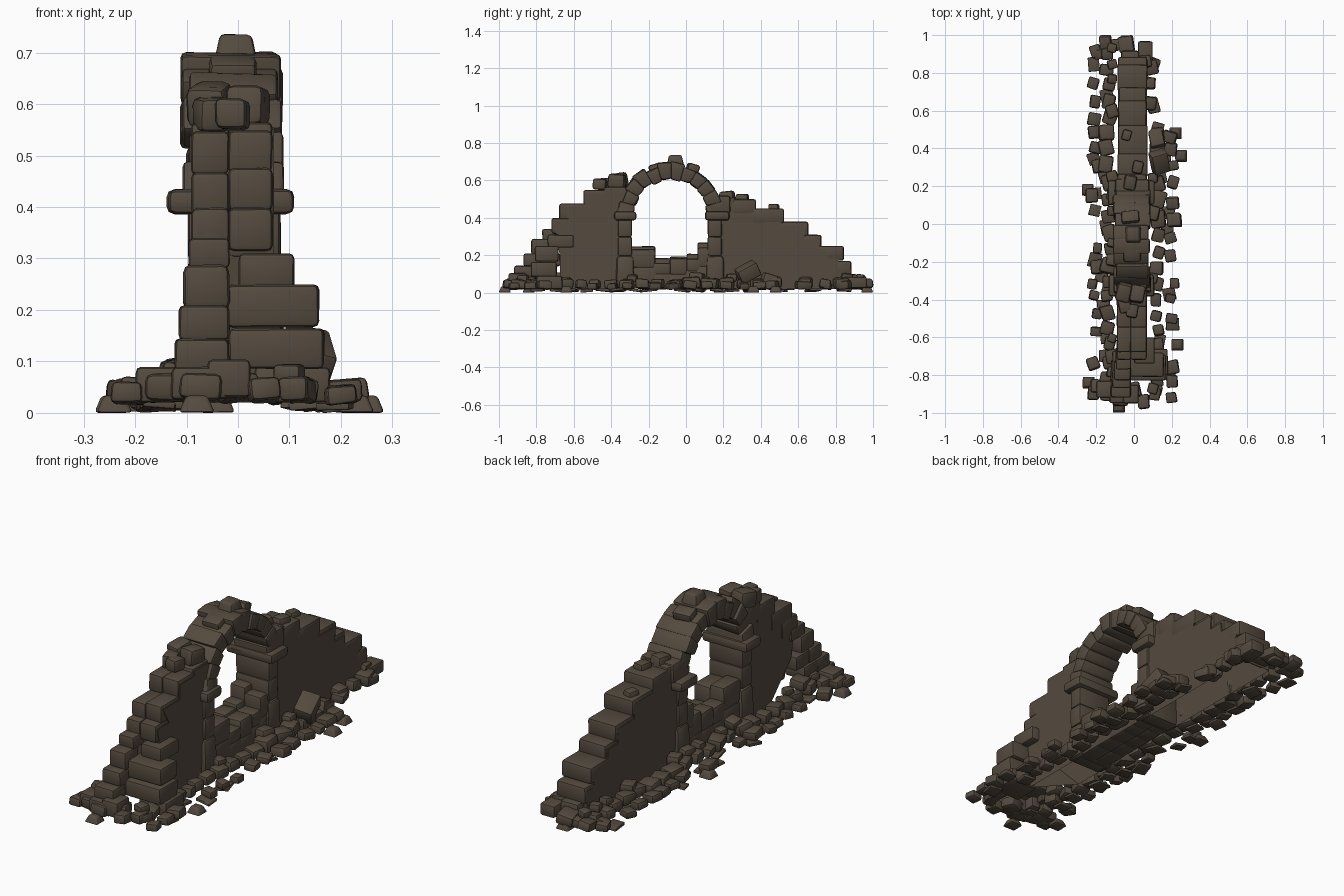
import bpy, bmesh, math, random
from mathutils import Matrix, Vector

random.seed(7)
cube = bpy.data.objects.get("Cube")
if cube:
    bpy.data.objects.remove(cube, do_unlink=True)

stone_mat = bpy.data.materials.new("weathered brown stone")
stone_mat.use_nodes = True
COLOUR = (0.089, 0.069, 0.049, 1)
stone_mat.diffuse_color = COLOUR
bsdf = stone_mat.node_tree.nodes["Principled BSDF"]
bsdf.inputs["Base Color"].default_value = COLOUR
bsdf.inputs["Roughness"].default_value = 0.9


def finish(name, bm, angle=40):
    """Turn a bmesh into a shaded stone object."""
    bmesh.ops.recalc_face_normals(bm, faces=bm.faces)
    mesh = bpy.data.meshes.new(name)
    bm.to_mesh(mesh)
    bm.free()
    mesh.materials.append(stone_mat)
    obj = bpy.data.objects.new(name, mesh)
    bpy.context.collection.objects.link(obj)
    bpy.ops.object.select_all(action='DESELECT')
    obj.select_set(True)
    bpy.context.view_layer.objects.active = obj
    bpy.ops.object.shade_smooth_by_angle(angle=math.radians(angle))


def stone(bm, lo, hi, jitter=0.05, bevel=0.14, turn=(0, 0, 0), taper=1):
    """Rounded, slightly irregular block between two corners."""
    lo, hi = Vector(lo), Vector(hi)
    size, mid = hi - lo, (lo + hi) / 2
    verts = bmesh.ops.create_cube(bm, size=1)["verts"]
    rot = Matrix.Rotation(turn[2], 3, 'Z') @ Matrix.Rotation(turn[1], 3, 'Y') @ Matrix.Rotation(turn[0], 3, 'X')
    for v in verts:
        p = Vector([c * s * (1 - random.uniform(0, 2 * jitter)) for c, s in zip(v.co, size)])
        if p.z > 0:
            p.x, p.y = p.x * taper, p.y * taper
        v.co = mid + rot @ p
    edges = list({e for v in verts for e in v.link_edges})
    bmesh.ops.bevel(bm, geom=edges, offset=bevel * min(size), segments=2,
                    profile=0.5, affect='EDGES', clamp_overlap=True)


def slab(name, outline, x0, x1, undercut=None):
    """Flat-sided wall, open underneath, from a y-z outline.
    An undercut pulls the front lower corner back on the right side."""
    bm = bmesh.new()
    face = bm.faces.new([bm.verts.new((x0, y, z)) for y, z in outline])
    out = bmesh.ops.extrude_face_region(bm, geom=[face])["geom"]
    for v in out:
        if isinstance(v, bmesh.types.BMVert):
            v.co.x = x1
    base = [f for f in bm.faces if all(v.co.z < .03 for v in f.verts)]
    bmesh.ops.delete(bm, geom=base, context='FACES')
    if undercut is not None:
        corner = min((v for v in bm.verts if v.co.x == x0 or v.co.x < 0), key=lambda v: v.co.z * 100 + v.co.y)
        corner.co.y = undercut
    bmesh.ops.triangulate(bm, faces=bm.faces[:])
    finish(name, bm, 20)


# Stepped walls: each course is (y start, y end, top)
front_steps = [(-.72, -.62, .40), (-.68, -.54, .48), (-.55, -.43, .55), (-.44, -.33, .575)]
back_steps = [(.17, .25, .51), (.25, .36, .50), (.35, .51, .45), (.50, .64, .38),
              (.62, .71, .31), (.70, .83, .25), (.80, .87, .17)]


def stairs(steps):
    return [(y, top - .02) for a, b, top in steps for y in (a + .012, b)]


slab("front_wall", [(-.30, .02), (-.67, .02), (-.675, .20)] + stairs(front_steps) + [(-.30, .55)],
     -.085, .07, undercut=-.50)
slab("back_wall", [(.14, .02), (.14, .49)] + stairs(back_steps) + [(.87, .02)], -.085, .07)

# Front courses are paired stones, back courses run the full width
bm = bmesh.new()
for a, b, top in front_steps:
    for x0, x1 in ((-.092, -.016), (-.02, .068)):
        drop = random.uniform(0, .012)
        stone(bm, (x0, a, top - .085 - drop), (x1, b + .02, top - drop), .02)
for a, b, top in back_steps:
    stone(bm, (-.09 + random.uniform(0, .01), a, top - .08), (.074 - random.uniform(0, .01), b + .015, top), .015)
finish("wall_cap_stones", bm)

# Loose stones resting on the walls
bm = bmesh.new()
for x, y, z, s in ((-.055, -.36, .60, .085), (.02, -.37, .595, .08), (-.01, -.46, .58, .065),
                   (-.05, -.43, .58, .07), (-.02, .22, .51, .07), (.02, .30, .50, .06),
                   (-.04, .47, .45, .05)):
    stone(bm, (x - s / 2, y - s * .6, z - s / 2), (x + s / 2, y + s * .6, z + s / 2), .06, .2,
          (random.uniform(-.2, .2), 0, random.uniform(-.3, .3)))
finish("wall_top_stones", bm)

# Ruined stair of stones at the front end
bm = bmesh.new()
for a, b, z0, z1 in ((-.95, -.85, .025, .09), (-.92, -.82, .08, .145), (-.87, -.77, .14, .21),
                     (-.83, -.72, .20, .29), (-.77, -.66, .28, .34), (-.72, -.62, .32, .40),
                     (-.83, -.72, .08, .145), (-.78, -.67, .14, .21)):
    wide = .04 * (1 - z0 / .3)
    stone(bm, (-.095 - wide, a, z0), (-.015, b, z1), .03, .16)
for x0, x1, a, b, z0, z1 in ((-.02, .17, -.83, -.69, .085, .165), (-.025, .16, -.81, -.68, .165, .25),
                             (0, .11, -.74, -.60, .24, .31), (-.06, .025, -.95, -.85, .03, .105),
                             (.03, .18, -.80, -.66, .02, .09), (-.02, .06, -.70, -.60, .30, .40),
                             (-.11, -.06, -.90, -.80, .03, .10), (-.20, -.115, -.92, -.83, .02, .09)):
    stone(bm, (x0, a, z0), (x1, b, z1), .02, .14)
finish("front_end_stones", bm)

# Piers with broad base, slimmer shaft and projecting capital
for name, y, cap0, cap1, top in (("front_pier", -.325, -.385, -.265, .435),
                                 ("back_pier", .155, .10, .235, .46)):
    bm = bmesh.new()
    stone(bm, (-.11, y - .052, .02), (.095, y + .052, .20), .02, .2, taper=.92)
    for z0, z1 in ((.195, .30), (.295, .40)):
        stone(bm, (-.098, y - .04, z0), (.085, y + .037, z1), .02, .15)
    stone(bm, (-.14, cap0, .385), (.112, cap1, .435), .03, .3)
    if top > .44:
        stone(bm, (-.105, cap0 + .02, .42), (.085, cap1 + .005, .52), .03, .15)
    finish(name, bm)

# Arch of wedge stones with a raised keystone
bm = bmesh.new()
CY, CZ, COUNT = -.08, .415, 12
for i in range(COUNT):
    a0, a1 = (math.pi * (i + k) / COUNT for k in (-.04, 1.04))
    outer = .280 + random.uniform(-.014, .010)
    inner = .193 + random.uniform(-.008, .008)
    x0, x1 = -.105 - random.uniform(-.012, .010), .084 + random.uniform(-.010, .006)
    verts = bmesh.ops.create_cube(bm, size=1)["verts"]
    for v in verts:
        r = (outer if v.co.z > 0 else inner) + random.uniform(-.006, .006)
        a = a1 if v.co.y > 0 else a0
        v.co = (x1 if v.co.x > 0 else x0, CY - r * math.cos(a) * 1.02, CZ + r * math.sin(a))
    bmesh.ops.bevel(bm, geom=list({e for v in verts for e in v.link_edges}), offset=.011,
                    segments=2, profile=.5, affect='EDGES', clamp_overlap=True)
stone(bm, (-.052, -.11, .66), (.044, -.005, .737), .03, .12, taper=.65)
stone(bm, (-.07, .00, .63), (.03, .07, .69), .06, .2, (-.3, 0, .1))
stone(bm, (-.06, -.20, .63), (.04, -.12, .69), .06, .2, (.3, 0, 0))
finish("arch_stones", bm)

# Broken masonry left inside the opening
bm = bmesh.new()
for a, b, top in ((-.30, -.16, .25), (-.18, -.08, .185), (-.09, .01, .195), (0, .08, .21), (.06, .14, .27)):
    for x0, x1, drop in ((-.09, -.005, 0), (-.015, .078, random.uniform(0, .03))):
        split = top * random.uniform(.5, .6)
        stone(bm, (x0, a, split - .005), (x1, b, top - drop), .04, .15)
        stone(bm, (x0, a - .01, .02), (x1, b + .01, split + .005), .03, .15)
finish("opening_stones", bm)


# Rubble along both sides
def boulder(bm, x, y, z, s, flat=.75):
    half = Vector((s * random.uniform(.44, .58), s * random.uniform(.44, .62), s * flat / 2))
    mid = Vector((x, y, z + half.z))
    stone(bm, mid - half, mid + half, .09, .22,
          (random.uniform(-.15, .15), random.uniform(-.15, .15), random.uniform(-.35, .35)))


def rubble(name, side, inner, outer, y0, y1):
    bm = bmesh.new()
    y = y0
    while y < y1:
        s = random.uniform(.064, .09)
        boulder(bm, side * (inner + random.uniform(-.01, .015)), y, .02, s)
        if random.random() < .75:
            boulder(bm, side * (outer + random.uniform(-.02, .02)), y + random.uniform(-.02, .02), .016, s * .85, .65)
        if random.random() < .35:
            boulder(bm, side * (inner - .02), y + .03, .055, s * .8)
        if random.random() < .5:
            boulder(bm, side * random.uniform(inner, outer + .02), y + .03, .006, .07, .22)
        y += s * random.uniform(1.0, 1.3)
    finish(name, bm)


rubble("left_side_rubble", 1, .12, .195, -.90, .57)
rubble("left_back_rubble", 1, .075, .095, .64, .84)
rubble("right_side_rubble", -1, .135, .205, -.90, .93)

bm = bmesh.new()
for x, y, s in ((-.07, -.92, .08), (.05, -.94, .07), (.0, -.88, .08), (-.10, -.86, .07), (-.04, .95, .08),
                (-.15, .96, .07), (-.18, .90, .06), (-.09, .95, .06), (.12, -.88, .07), (-.20, -.86, .07)):
    boulder(bm, x, y, .02, s, .7)
stone(bm, (.02, .84, .025), (.10, .97, .085), .03, .18)
stone(bm, (-.07, .84, .03), (.03, .92, .10), .04, .18)
stone(bm, (.09, .27, .07), (.18, .39, .15), .04, .12, (.5, .2, .3))
stone(bm, (.08, .40, .03), (.16, .50, .10), .05, .15, (-.3, 0, .2))
# Thin ground shards marking the outer edge
for x, y in ((-.08, -.968), (.23, -.64), (.25, .36), (-.245, .18), (-.04, .968), (-.24, -.84), (.22, .48)):
    stone(bm, (x - .035, y - .034, 0), (x + .035, y + .034, .034), .02, .2, taper=.6)
finish("end_rubble", bm)
